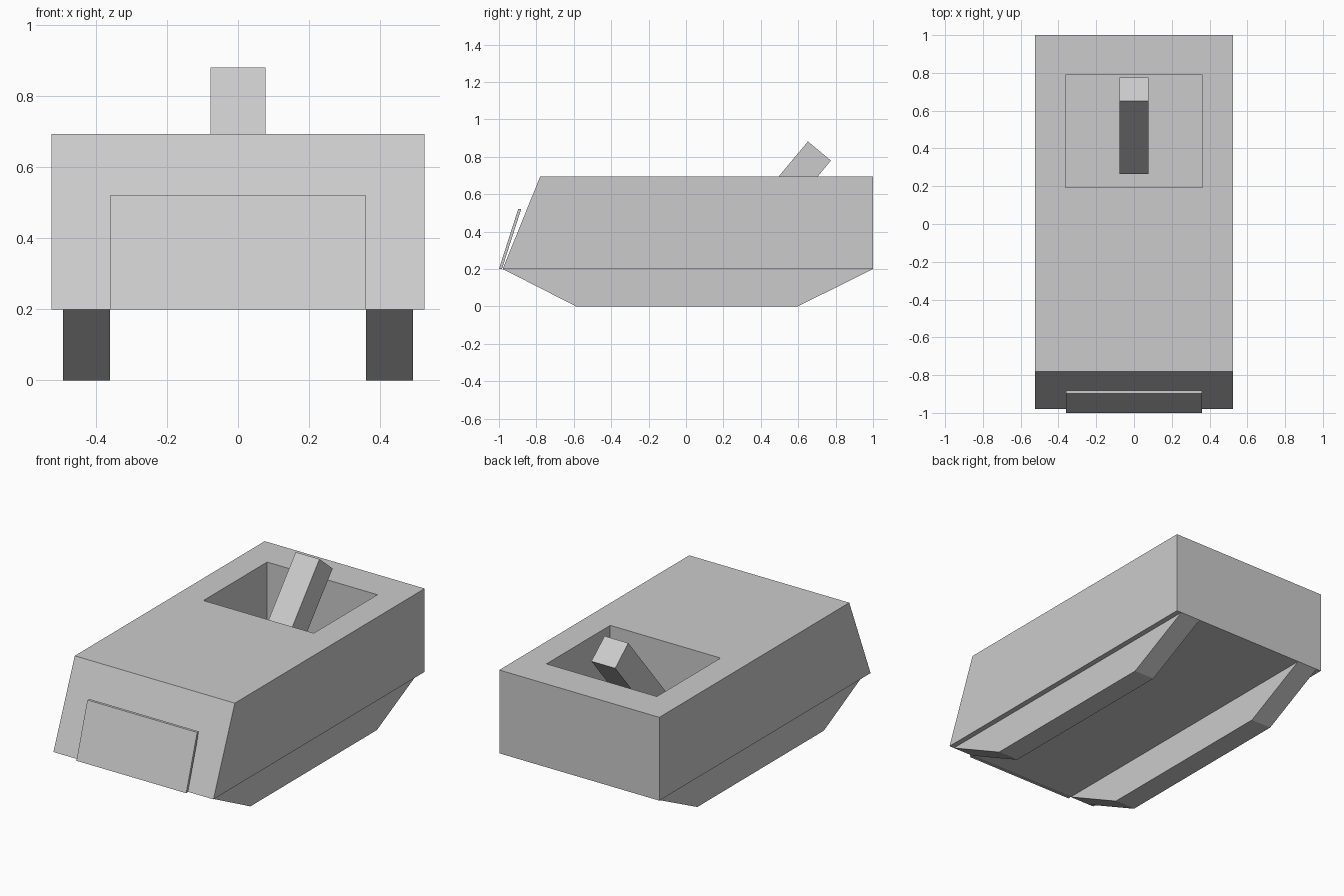
import bpy, bmesh
from mathutils import Vector

if "Cube" in bpy.data.objects:
    bpy.data.objects.remove(bpy.data.objects["Cube"])


def prism(name, profile, x0, x1):
    """Extrude a side profile of (y, z) points from x0 to x1."""
    bm = bmesh.new()
    face = bm.faces.new([bm.verts.new((x0, y, z)) for y, z in profile])
    ext = bmesh.ops.extrude_face_region(bm, geom=[face])
    moved = [g for g in ext["geom"] if isinstance(g, bmesh.types.BMVert)]
    bmesh.ops.translate(bm, verts=moved, vec=(x1 - x0, 0, 0))
    bmesh.ops.recalc_face_normals(bm, faces=bm.faces)
    mesh = bpy.data.meshes.new(name)
    bm.to_mesh(mesh)
    bm.free()
    obj = bpy.data.objects.new(name, mesh)
    bpy.context.collection.objects.link(obj)
    return obj


# Main body with sloped front
body = prism("body", [(-0.98, 0.2), (-0.78, 0.694), (1, 0.694), (1, 0.2)], -0.525, 0.525)

# Cockpit recess cut into the top
cutter = prism("cockpit_cutter", [(0.193, 0.3), (0.79, 0.3), (0.79, 0.9), (0.193, 0.9)], -0.362, 0.362)
cutter.hide_render = True
cutter.hide_set(True)
cut = body.modifiers.new("cockpit", "BOOLEAN")
cut.operation = "DIFFERENCE"
cut.solver = "EXACT"
cut.object = cutter

# Runners underneath, left and right
for side, label in ((-1, "left"), (1, "right")):
    prism(label + "_runner", [(-0.98, 0.2), (-0.588, 0), (0.598, 0), (1, 0.2)],
          side * 0.36, side * 0.493)

# Thin leaning front plate
prism("front_plate", [(-1, 0.2), (-0.897, 0.521), (-0.881, 0.521), (-0.984, 0.2)], -0.36, 0.36)

# Tilted square bar standing in the cockpit
top = Vector((0.652, 0.882))
along = Vector((0.265, 0.418)) - top
across = Vector((-along.y, along.x)).normalized() * 0.16
prism("tilted_bar", [top, top + across, top + across + along, top + along], -0.078, 0.078)
